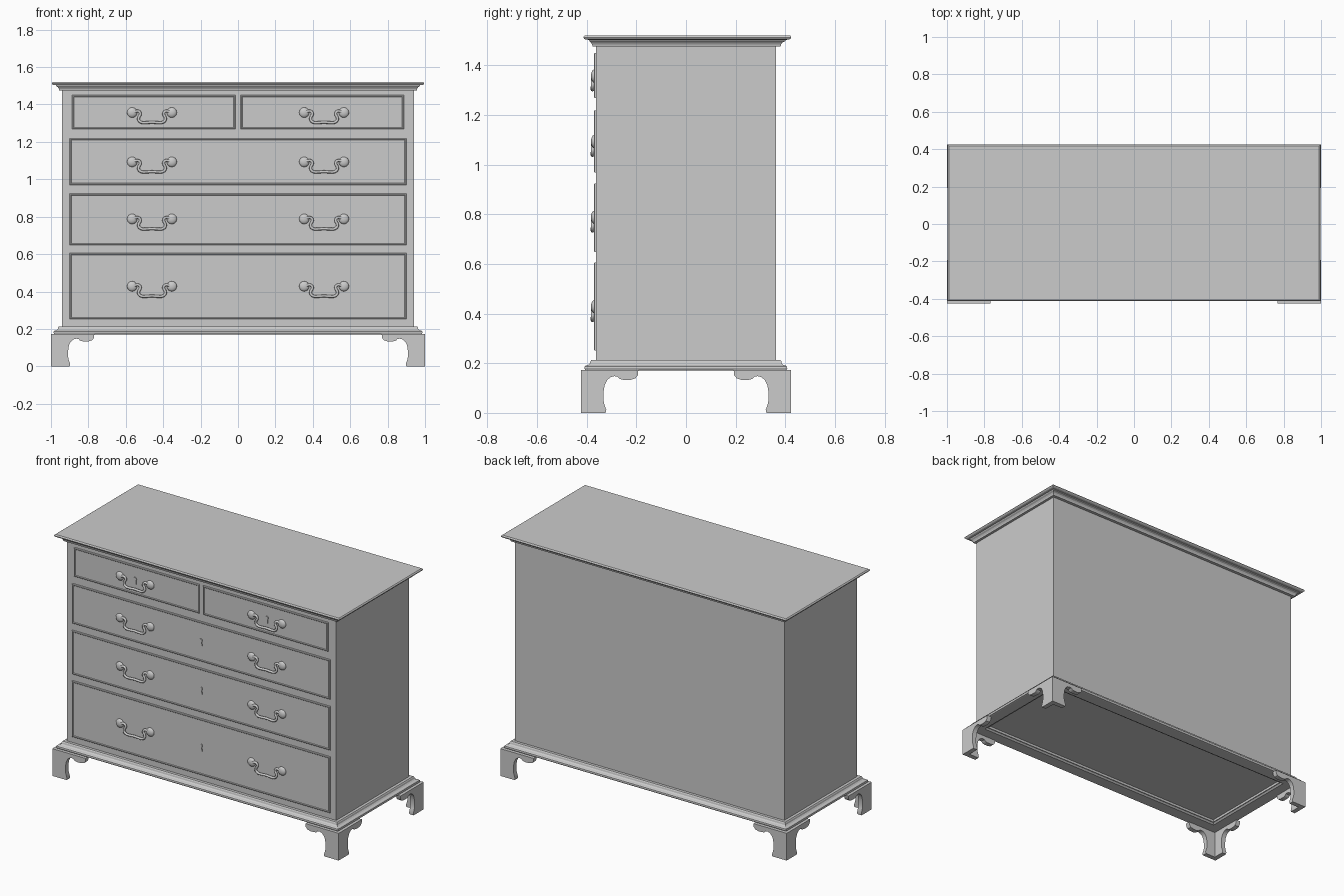
import bpy, bmesh, math
from mathutils import Vector

if "Cube" in bpy.data.objects:
    bpy.data.objects.remove(bpy.data.objects["Cube"])

FRONT, BACK, HALF = -0.363, 0.362, 0.94      # carcass extents
FACE = FRONT - 0.005                          # drawer face plane


def finish(name, bm, smooth=None):
    bmesh.ops.remove_doubles(bm, verts=bm.verts, dist=1e-5)
    bmesh.ops.recalc_face_normals(bm, faces=bm.faces)
    me = bpy.data.meshes.new(name)
    bm.to_mesh(me)
    bm.free()
    ob = bpy.data.objects.new(name, me)
    bpy.context.collection.objects.link(ob)
    if smooth:
        bpy.ops.object.select_all(action='DESELECT')
        ob.select_set(True)
        bpy.context.view_layer.objects.active = ob
        bpy.ops.object.shade_smooth_by_angle(angle=math.radians(smooth))
    return ob


def stack(name, loops, closed=False):
    """Bridge a list of four-corner loops; cap the ends or close into a ring."""
    bm = bmesh.new()
    rings = [[bm.verts.new(p) for p in lp] for lp in loops]
    pairs = list(zip(rings, rings[1:]))
    if closed:
        pairs.append((rings[-1], rings[0]))
    for a, b in pairs:
        for i in range(4):
            j = (i + 1) % 4
            bm.faces.new((a[i], a[j], b[j], b[i]))
    if not closed:
        bm.faces.new(rings[0])
        bm.faces.new(rings[-1])
    return finish(name, bm)


def plan(o, z, shift=0.0):
    """Carcass outline grown by o at height z."""
    x, y0, y1 = HALF + o, FRONT - o + shift, BACK + o + shift
    return [(-x, y0, z), (x, y0, z), (x, y1, z), (-x, y1, z)]


# carcass
stack("carcass", [plan(0, 0.195), plan(0, 1.485)])

# moulded top
top = [(-0.02, 1.476), (0.016, 1.476), (0.018, 1.484), (0.023, 1.492), (0.032, 1.498),
       (0.034, 1.503), (0.048, 1.504), (0.054, 1.508), (0.056, 1.513), (0.054, 1.518), (0.050, 1.521)]
stack("top", [plan(o, z, 0.006 if o > 0.03 else 0.003) for o, z in top])

# base moulding, open underneath
base = [(-0.005, 0.214), (0.018, 0.214), (0.022, 0.208), (0.024, 0.199), (0.030, 0.193),
        (0.040, 0.191), (0.045, 0.187), (0.046, 0.180), (0.043, 0.173), (0.036, 0.171),
        (-0.035, 0.171), (-0.045, 0.180), (-0.05, 0.180), (-0.05, 0.2)]
stack("base_moulding", [plan(o, z) for o, z in base], closed=True)

# bracket feet: profile of distance from the corner against height
foot = [(0, 0), (0.100, 0), (0.103, 0.012), (0.095, 0.035), (0.091, 0.055), (0.092, 0.085),
        (0.096, 0.112), (0.106, 0.132), (0.120, 0.144), (0.135, 0.148), (0.148, 0.146),
        (0.156, 0.137), (0.172, 0.133), (0.200, 0.133), (0.220, 0.139), (0.230, 0.152),
        (0.232, 0.172), (0, 0.172)]
T = 0.03
for sx, side in ((-1, "left"), (1, "right")):
    for sy, end in ((-1, "front"), (1, "back")):
        bm = bmesh.new()
        for along_x in (True, False):
            def place(d, depth, z):
                a, b = (d, depth) if along_x else (depth, d)
                return bm.verts.new((sx * (1.0 - a), sy * (0.424 - b), z))
            outer = [place(d, 0, z) for d, z in foot]
            inner = [place(max(d, T), T, z) for d, z in foot]
            bm.faces.new(outer)
            bm.faces.new(inner)
            for i in range(len(foot) - 1):
                bm.faces.new((outer[i], outer[i + 1], inner[i + 1], inner[i]))
        finish(f"{end}_{side}_foot", bm, 35)


# drawer front with a raised bead round the edge
def drawer(name, x0, x1, z0, z1):
    steps = [(0, FRONT + 0.01), (0, FRONT - 0.005), (0.003, FRONT - 0.008),
             (0.007, FRONT - 0.008), (0.010, FACE)]
    stack(name, [[(x0 + i, y, z0 + i), (x1 - i, y, z0 + i), (x1 - i, y, z1 - i), (x0 + i, y, z1 - i)]
                 for i, y in steps])


# swan-neck pull: two domed knobs and a hanging bail
def pull(x, z):
    for s in (-1, 1):
        bm = bmesh.new()
        bmesh.ops.create_uvsphere(bm, u_segments=20, v_segments=12, radius=1)
        for v in bm.verts:
            v.co = Vector((x + s * 0.106 + v.co.x * 0.027, FACE - 0.001 + v.co.y * 0.014,
                           z + v.co.z * 0.027))
        finish("pull_knob", bm, 60)
    half = [(-0.106, -0.001), (-0.088, 0.006), (-0.070, 0.006), (-0.062, -0.008), (-0.070, -0.025),
            (-0.071, -0.040), (-0.058, -0.052), (-0.030, -0.054)]
    pts = half + [(0, -0.052)] + [(-a, b) for a, b in reversed(half)]
    cu = bpy.data.curves.new("pull_bail", 'CURVE')
    cu.dimensions = '3D'
    cu.bevel_depth, cu.bevel_resolution, cu.resolution_u = 0.0075, 2, 4
    cu.use_fill_caps = True
    sp = cu.splines.new('BEZIER')
    sp.bezier_points.add(len(pts) - 1)
    for bp, (a, b) in zip(sp.bezier_points, pts):
        bp.co = (x + a, FACE - 0.007 + b * 0.03, z + b)
        bp.handle_left_type = bp.handle_right_type = 'AUTO'
    ob = bpy.data.objects.new("pull_bail", cu)
    bpy.context.collection.objects.link(ob)
    bpy.ops.object.select_all(action='DESELECT')
    ob.select_set(True)
    bpy.context.view_layer.objects.active = ob
    bpy.ops.object.convert(target='MESH')
    bpy.ops.object.shade_smooth_by_angle(angle=math.radians(50))


# keyhole-shaped escutcheon
def escutcheon(x, z):
    ring = [(0.011 * math.cos(t), 0.012 + 0.011 * math.sin(t))
            for t in (math.radians(-50 + 280 * i / 12) for i in range(13))]
    ring += [(-0.009, -0.022), (0.009, -0.022)]
    bm = bmesh.new()
    f = bm.faces.new([bm.verts.new((x + a, FACE + 0.002, z + b)) for a, b in ring])
    ext = bmesh.ops.extrude_face_region(bm, geom=[f])
    for v in ext["geom"]:
        if isinstance(v, bmesh.types.BMVert):
            v.co.y -= 0.007
    finish("escutcheon", bm, 35)


# two short drawers over three long ones
for s, side in ((-1, "left"), (1, "right")):
    xs = sorted((s * 0.013, s * 0.887))
    drawer(f"top_{side}_drawer", xs[0], xs[1], 1.268, 1.45)
    pull(s * 0.46, 1.357)
    escutcheon(s * 0.46, 1.355)
for name, z0, z1, zp in (("upper_drawer", 0.969, 1.219, 1.093), ("middle_drawer", 0.648, 0.924, 0.788),
                         ("lower_drawer", 0.252, 0.606, 0.428)):
    drawer(name, -0.901, 0.901, z0, z1)
    escutcheon(0, zp - 0.003)
    for s in (-1, 1):
        pull(s * 0.46, zp)
